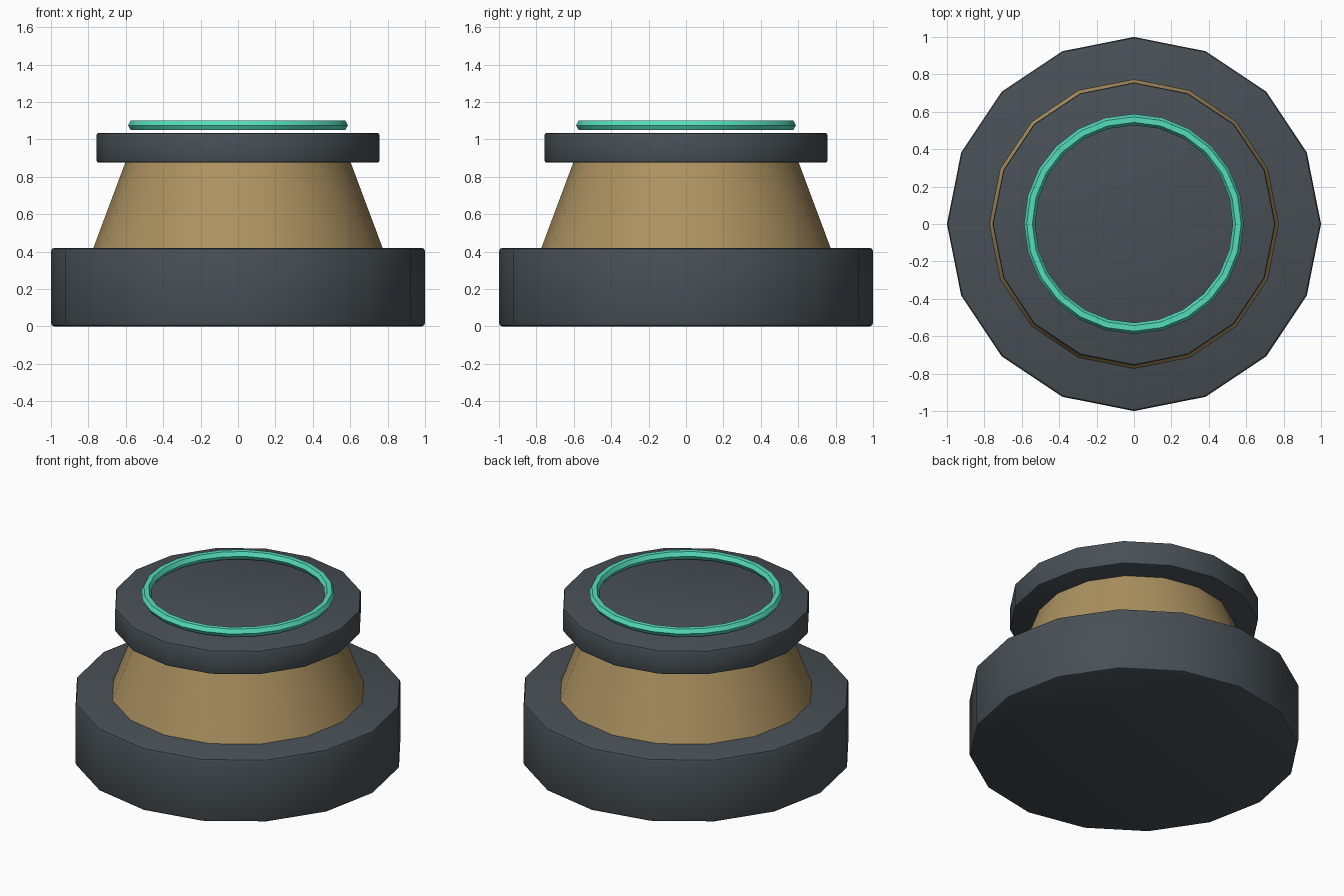
import bpy
import math

if "Cube" in bpy.data.objects:
    bpy.data.objects.remove(bpy.data.objects["Cube"])


def material(name, color):
    m = bpy.data.materials.new(name)
    m.diffuse_color = color
    m.use_nodes = True
    m.node_tree.nodes["Principled BSDF"].inputs["Base Color"].default_value = m.diffuse_color
    return m


DARK = material("dark_metal", (0.065, 0.08, 0.092, 1))
BRASS = material("brass", (0.42, 0.29, 0.12, 1))
GLOW = material("teal", (0.09, 0.72, 0.5, 1))


def finish(name, mat, bevel=0.0):
    ob = bpy.context.object
    ob.name = name
    ob.data.materials.append(mat)
    if bevel:
        b = ob.modifiers.new("bevel", 'BEVEL')
        b.width = bevel
        b.segments = 2
        b.limit_method = 'ANGLE'
        b.angle_limit = math.radians(35)
        bpy.ops.object.modifier_apply(modifier=b.name)
    bpy.ops.object.shade_smooth_by_angle(angle=math.radians(30))


def drum(name, r0, r1, z0, z1, mat, bevel=0.0):
    bpy.ops.mesh.primitive_cone_add(vertices=16, radius1=r0, radius2=r1, depth=z1 - z0,
                                    location=(0, 0, (z0 + z1) / 2))
    finish(name, mat, bevel)


# Wide foot, tapered body and cap
drum("base", 1.0, 1.0, 0.0, 0.42, DARK, 0.018)
drum("tapered_body", 0.773, 0.603, 0.42, 0.875, BRASS)
drum("top_cap", 0.756, 0.756, 0.875, 1.035, DARK, 0.012)

# Thin hexagonal-section ring floating just above the cap
bpy.ops.mesh.primitive_torus_add(major_segments=24, minor_segments=6, major_radius=0.558,
                                 minor_radius=0.03, location=(0, 0, 1.075))
finish("glow_ring", GLOW)
